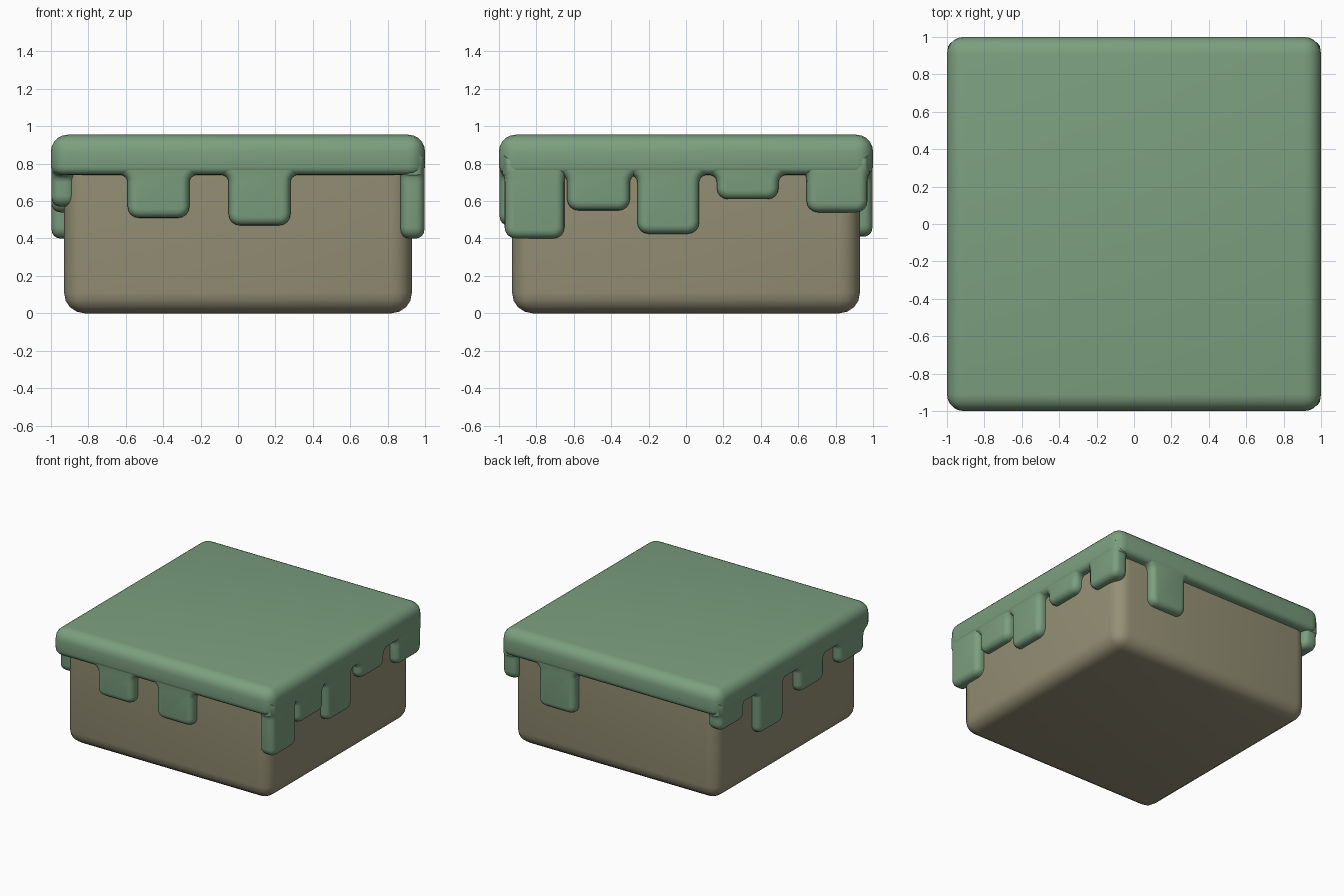
import bpy, bmesh
from math import pi, sin, cos, radians
from mathutils import Matrix

if "Cube" in bpy.data.objects:
    bpy.data.objects.remove(bpy.data.objects["Cube"])


def material(name, rgb):
    m = bpy.data.materials.new(name)
    m.diffuse_color = (*rgb, 1)
    m.use_nodes = True
    m.node_tree.nodes["Principled BSDF"].inputs["Base Color"].default_value = m.diffuse_color
    return m


GRASS = material("grass_green", (0.20, 0.35, 0.215))
DIRT = material("dirt_brown", (0.30, 0.28, 0.18))


def finish(bm, name, mat):
    bmesh.ops.recalc_face_normals(bm, faces=bm.faces[:])
    me = bpy.data.meshes.new(name)
    bm.to_mesh(me)
    bm.free()
    me.materials.append(mat)
    ob = bpy.data.objects.new(name, me)
    bpy.context.collection.objects.link(ob)
    bpy.ops.object.select_all(action='DESELECT')
    ob.select_set(True)
    bpy.context.view_layer.objects.active = ob
    bpy.ops.object.shade_smooth_by_angle(angle=radians(40))
    return ob


def bevel(bm, edges, width, segments):
    bmesh.ops.bevel(bm, geom=edges, offset=width, segments=segments,
                    profile=0.5, affect='EDGES', clamp_overlap=False)


def block(half, z0, z1):
    bm = bmesh.new()
    bmesh.ops.create_cube(bm, size=1, matrix=Matrix.Translation((0, 0, (z0 + z1) / 2))
                          @ Matrix.Diagonal((2 * half, 2 * half, z1 - z0, 1)))
    return bm


def edges_at(bm, z):
    return [e for e in bm.edges if all(abs(v.co.z - z) < 1e-4 for v in e.verts)]


# Dirt body with rounded bottom and corners
bm = block(0.93, 0, 0.85)
top = set(edges_at(bm, 0.85))
bevel(bm, [e for e in bm.edges if e not in top], 0.11, 4)
finish(bm, "dirt_block", DIRT)

# Grass slab: wide rounding above, tighter rounding below
bm = block(1.0, 0.74, 0.955)
low = set(edges_at(bm, 0.74))
bevel(bm, [e for e in bm.edges if e not in low], 0.09, 5)
bevel(bm, edges_at(bm, 0.74), 0.045, 4)
finish(bm, "grass_slab", GRASS)


# Hanging grass tab: rounded foot, flared where it meets the slab
def tab(name, turn, u0, u1, zb):
    mid, half, r = (u0 + u1) / 2, (u1 - u0) / 2, 0.06
    flare = min(0.04, 0.98 - max(abs(u0), abs(u1)))
    side = []
    for i in range(5):
        a = pi / 2 * i / 4
        side.append((half - r + r * sin(a), zb + r - r * cos(a)))
    for i in range(5):
        a = pi / 2 * i / 4
        side.append((half + flare * (1 - cos(a)), 0.70 + 0.04 * sin(a)))
    side.append((half + flare, 0.85))
    outline = [(mid + u, z) for u, z in side] + [(mid - u, z) for u, z in reversed(side)]
    bm = bmesh.new()
    face = bm.faces.new([bm.verts.new((u, -0.996, z)) for u, z in outline])
    ext = bmesh.ops.extrude_face_region(bm, geom=[face], use_keep_orig=True)
    for v in ext['geom']:
        if isinstance(v, bmesh.types.BMVert):
            v.co.y = -0.87
    bmesh.ops.recalc_face_normals(bm, faces=bm.faces[:])
    rims = [e for e in bm.edges if abs(e.verts[0].co.y - e.verts[1].co.y) < 1e-4]
    bevel(bm, rims, 0.045, 4)
    bmesh.ops.rotate(bm, verts=bm.verts[:], matrix=Matrix.Rotation(turn, 3, 'Z'))
    finish(bm, name, GRASS)


# Tabs per side: start, end (left to right facing that side), foot height
SIDES = {
    "front": (0, [(-0.59, -0.26, 0.51), (-0.05, 0.28, 0.47)]),
    "right": (pi / 2, [(-0.97, -0.65, 0.40), (-0.635, -0.30, 0.55), (-0.26, 0.07, 0.425),
                       (0.165, 0.495, 0.61), (0.645, 0.97, 0.54)]),
    "back": (pi, [(-0.65, -0.32, 0.41)]),
    "left": (-pi / 2, [(-0.97, -0.65, 0.61), (-0.47, -0.14, 0.40),
                       (0.06, 0.385, 0.54), (0.58, 0.91, 0.57)]),
}
for side_name, (turn, tabs) in SIDES.items():
    for i, (u0, u1, zb) in enumerate(tabs, 1):
        tab(f"grass_tab_{side_name}_{i}", turn, u0, u1, zb)
